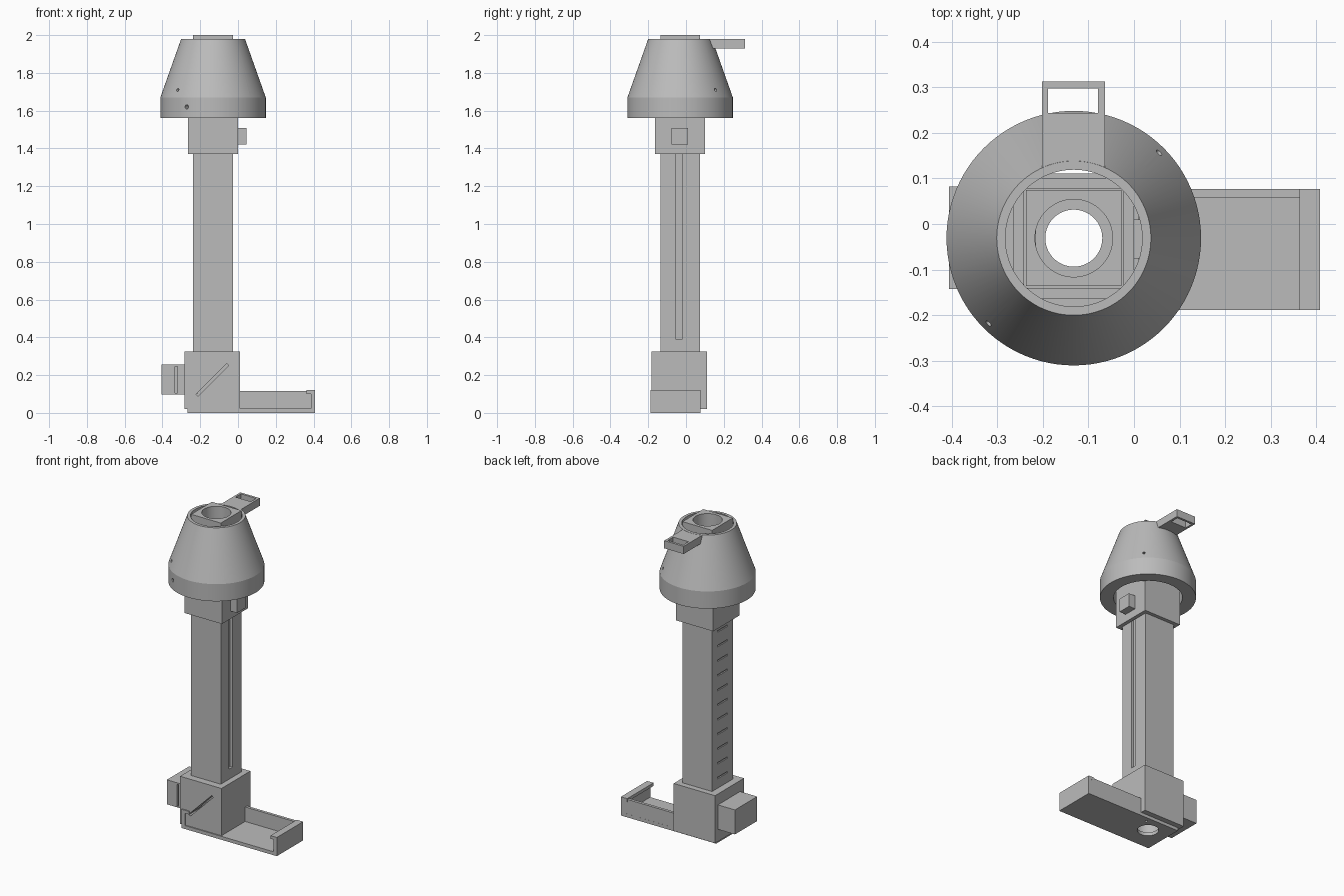
import bpy, bmesh, math
from mathutils import Matrix, Vector

if "Cube" in bpy.data.objects:
    bpy.data.objects.remove(bpy.data.objects["Cube"])

CX, CY = -0.132, -0.031          # axis of the column
grey = bpy.data.materials.new("plain grey")
grey.use_nodes = True
grey.diffuse_color = (0.5, 0.5, 0.5, 1)
grey.node_tree.nodes["Principled BSDF"].inputs["Base Color"].default_value = (0.5, 0.5, 0.5, 1)


def finish(bm, name):
    bmesh.ops.recalc_face_normals(bm, faces=bm.faces)
    mesh = bpy.data.meshes.new(name)
    bm.to_mesh(mesh)
    bm.free()
    mesh.materials.append(grey)
    ob = bpy.data.objects.new(name, mesh)
    bpy.context.collection.objects.link(ob)
    return ob


def box(name, x, y, z, turn=0):
    """Box from three ranges, optionally turned about its own y axis."""
    bm = bmesh.new()
    bmesh.ops.create_cube(bm, size=1)
    mid = Vector([(r[0] + r[1]) / 2 for r in (x, y, z)])
    size = [r[1] - r[0] for r in (x, y, z)]
    bm.transform(Matrix.Translation(mid) @ Matrix.Rotation(turn, 4, 'Y') @ Matrix.Diagonal((*size, 1)))
    return finish(bm, name)


def rod(name, start, end, radius, sides=48):
    """Cylinder between two points."""
    a, b = Vector(start), Vector(end)
    bm = bmesh.new()
    bmesh.ops.create_cone(bm, cap_ends=True, segments=sides, radius1=radius, radius2=radius,
                          depth=(b - a).length)
    turn = (b - a).to_track_quat('Z', 'Y').to_matrix().to_4x4()
    bm.transform(Matrix.Translation((a + b) / 2) @ turn)
    return finish(bm, name)


def prism(name, profile, y0, y1):
    """Extrude an x-z profile along y."""
    bm = bmesh.new()
    face = bm.faces.new([bm.verts.new((x, y0, z)) for x, z in profile])
    new = bmesh.ops.extrude_face_region(bm, geom=[face])["geom"]
    bmesh.ops.translate(bm, vec=(0, y1 - y0, 0), verts=[v for v in new if isinstance(v, bmesh.types.BMVert)])
    return finish(bm, name)


def lathe(name, profile, sides=96):
    """Closed r-z profile turned about the column axis."""
    bm = bmesh.new()
    rings = []
    for i in range(sides):
        a = 2 * math.pi * i / sides
        rings.append([bm.verts.new((CX + r * math.cos(a), CY + r * math.sin(a), z)) for r, z in profile])
    n = len(profile)
    for i in range(sides):
        p, q = rings[i], rings[(i + 1) % sides]
        for k in range(n):
            bm.faces.new((p[k], q[k], q[(k + 1) % n], p[(k + 1) % n]))
    return finish(bm, name)


def cut(ob, *cutters):
    bpy.context.view_layer.objects.active = ob
    for c in cutters:
        c.hide_render = True
        m = ob.modifiers.new("cut", 'BOOLEAN')
        m.operation, m.solver, m.object = 'DIFFERENCE', 'EXACT', c
        bpy.ops.object.modifier_apply(modifier=m.name)
        bpy.data.objects.remove(c)


def square(half):
    return (CX - half, CX + half), (CY - half, CY + half)


def bore(z0, z1, radius=0.085):
    return rod("bore_cutter", (CX, CY, z0), (CX, CY, z1), radius, 64)


# Square column with round bore, long groove and scale marks
column = box("column", *square(0.105), (0.3, 2.0))
cut(column, bore(0.2, 2.1),
    box("groove_cutter", (-0.043, 0.1), (-0.055, -0.018), (0.39, 1.6)))
for i in range(11):
    z = 1.33 - 0.094 * i
    cut(column, box("mark_cutter", (-0.3, CX - 0.097), (CY - 0.05, CY + 0.05), (z - 0.005, z + 0.005)))

# Sliding sleeve with clamp block
sleeve = box("sleeve", *square(0.132), (1.37, 1.67))
cut(sleeve, box("sleeve_cutter", *square(0.109), (1.3, 1.8)))
clamp = box("clamp_block", (-0.002, 0.046), (-0.076, 0.01), (1.42, 1.507))
cut(clamp, rod("screw_cutter", (0.01, -0.034, 1.464), (0.1, -0.034, 1.464), 0.014, 24))

# Conical hood with screw holes
hood = lathe("hood", [(0.279, 1.56), (0.279, 1.67), (0.169, 1.98), (0.15, 1.98), (0.2, 1.68), (0.2, 1.56)])
holes = [(k * 120, 1.62, 0.011) for k in range(3)] + [(45 + k * 90, 1.71, 0.008) for k in range(4)]
for deg, z, r in holes:
    c, s = math.cos(math.radians(deg)), math.sin(math.radians(deg))
    cut(hood, rod("screw_cutter", (CX + 0.15 * c, CY + 0.15 * s, z), (CX + 0.35 * c, CY + 0.35 * s, z), r, 16))

# Handle loop at the back of the hood
handle = box("handle", (-0.202, -0.064), (0.08, 0.312), (1.93, 1.979))
cut(handle, box("window_cutter", (-0.188, -0.079), (0.243, 0.297), (1.9, 2.1)), bore(1.9, 2.1, 0.155))

# Base housing with bore, side opening and slanted plate slot
housing = box("housing", (-0.284, 0.01), (-0.182, 0.111), (0.02, 0.325))
cut(housing, bore(-0.1, 0.5),
    rod("side_cutter", (-0.4, CY, 0.177), (CX, CY, 0.177), 0.06),
    box("slot_cutter", (-0.25, -0.02), (-0.3, 0.06), (0.168, 0.182), -math.pi / 4))

# Side holder with opening and narrow slot
holder = box("side_holder", (-0.405, -0.283), (-0.143, 0.082), (0.098, 0.255))
cut(holder, rod("opening_cutter", (-0.5, CY, 0.177), (-0.2, CY, 0.177), 0.06),
    box("slot_cutter", (-0.333, -0.321), (-0.3, 0.05), (0.105, 0.245)))

# Open tray with hooked ends
tray = prism("tray", [(-0.268, 0), (0.408, 0), (0.408, 0.12), (0.363, 0.12), (0.363, 0.1), (0.386, 0.1),
                      (0.386, 0.022), (-0.245, 0.022), (-0.245, 0.1), (-0.215, 0.1), (-0.215, 0.12),
                      (-0.268, 0.12)], -0.189, 0.077)
cut(tray, bore(-0.1, 0.2, 0.0625))
for sx in (-1, 1):
    for sy in (-1, 1):
        x, y = CX + 0.075 * sx, CY + 0.075 * sy
        cut(tray, rod("screw_cutter", (x, y, -0.1), (x, y, 0.015), 0.008, 16))
tray_back = box("tray_back_wall", (0.0, 0.39), (0.058, 0.0765), (0.01, 0.115))

# Smooth the round surfaces, keep edges sharp
bpy.ops.object.select_all(action='DESELECT')
for ob in (column, clamp, hood, handle, housing, holder, tray):
    ob.select_set(True)
bpy.context.view_layer.objects.active = hood
bpy.ops.object.shade_smooth_by_angle(angle=math.radians(15))
